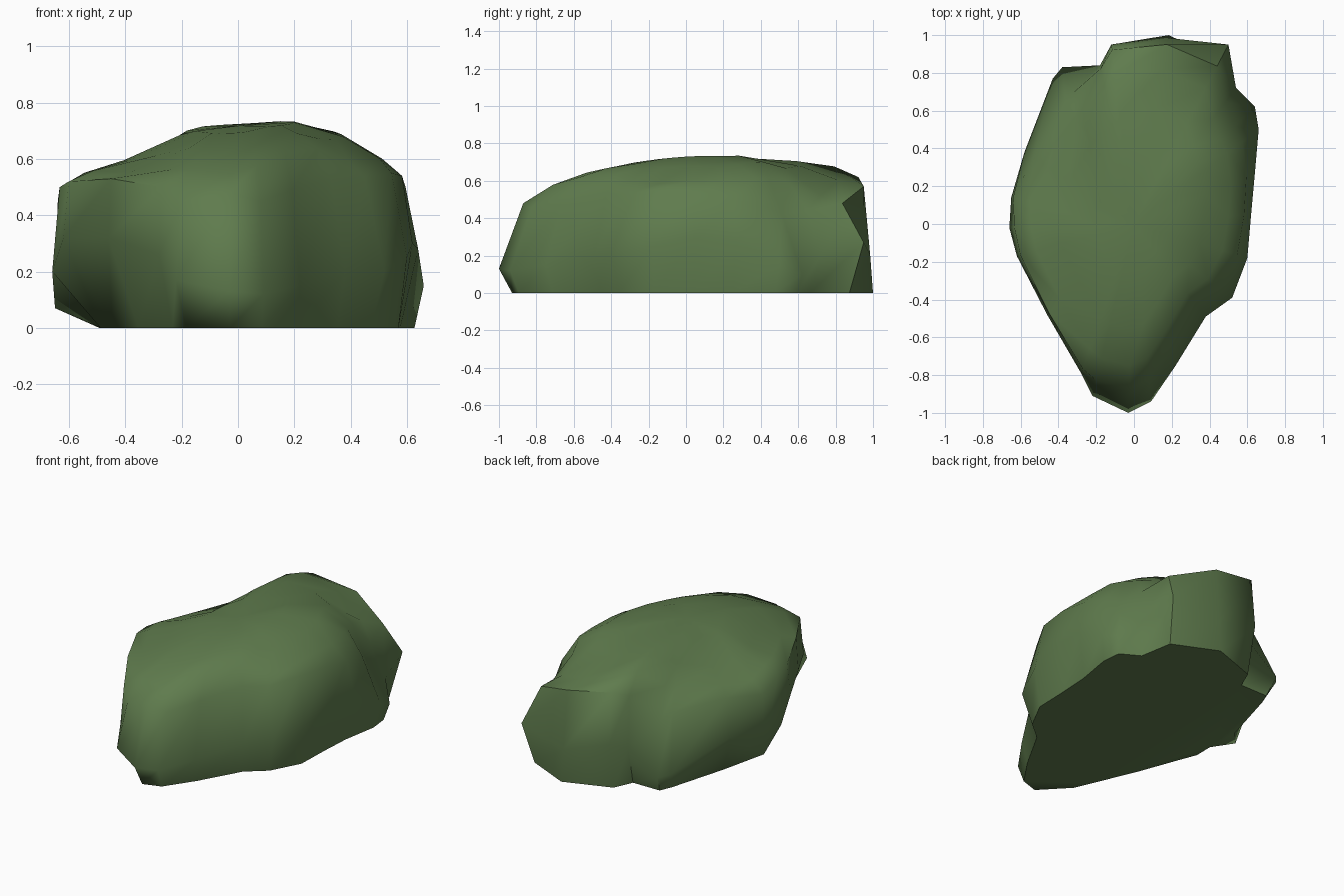
import bpy, bmesh, math

if "Cube" in bpy.data.objects:
    bpy.data.objects.remove(bpy.data.objects["Cube"])

# Outline points, counter-clockwise from the front tip:
# x, y, height of widest point, base scale, shoulder height, shoulder scale
OUTLINE = [
    (-.03, -1.0, .13, .93, .48, .87), (.09, -.94, .12, .95, .45, .88),
    (.22, -.75, .15, .95, .49, .88), (.38, -.49, .20, .93, .53, .87),
    (.52, -.39, .20, .91, .53, .87), (.60, -.18, .25, .95, .55, .91),
    (.62, .05, .30, .93, .54, .94), (.64, .27, .28, .92, .50, .93),
    (.66, .50, .15, .95, .46, .87), (.64, .62, .10, .96, .42, .83),
    (.54, .72, .20, .92, .44, .90), (.50, .95, .27, .92, .48, .88),
    (.18, .985, .20, 1.015, .57, .965), (-.12, .95, .30, .94, .62, .97),
    (-.18, .84, .25, .92, .58, .98), (-.38, .83, .11, .93, .42, .84),
    (-.43, .77, .12, .90, .46, .85), (-.58, .38, .25, .85, .48, .92),
    (-.65, .14, .07, .75, .45, .985), (-.66, -.02, .20, .74, .50, .96),
    (-.62, -.17, .32, .72, .52, .97), (-.46, -.48, .32, .77, .53, .98),
    (-.28, -.79, .26, .83, .50, .97), (-.22, -.91, .17, .84, .45, .91),
]
# Top height seen from the front (x, z) and from the side (y, z)
FRONT = [(-.66, .50), (-.48, .585), (-.34, .61), (-.17, .71), (.24, .735),
         (.40, .67), (.54, .58), (.66, .45)]
SIDE = [(-1, .25), (-.86, .48), (-.66, .62), (-.32, .70), (-.1, .725),
        (.3, .735), (.6, .72), (.88, .68), (.95, .62)]


def interp(table, t):
    if t <= table[0][0]:
        return table[0][1]
    for (a, za), (b, zb) in zip(table, table[1:]):
        if t <= b:
            return za + (zb - za) * (t - a) / (b - a)
    return table[-1][1]


def top_height(x, y):
    drop = .6 * max(0, x - .1) * max(0, -y)            # front right
    drop += .9 * max(0, x + .08) * max(0, y - .4)      # back right
    drop += .7 * max(0, -.15 - x) * max(0, y)          # back left
    return interp(FRONT, x) + interp(SIDE, y) - .73 - drop


bm = bmesh.new()


def ring(points):
    return [bm.verts.new(p) for p in points]


# Base, widest band, shoulder, then rings closing over the crown
rings = [
    ring((x * kb, y * kb, 0) for x, y, zm, kb, zs, ks in OUTLINE),
    ring((x, y, zm) for x, y, zm, kb, zs, ks in OUTLINE),
    ring((x * ks, y * ks, zs) for x, y, zm, kb, zs, ks in OUTLINE),
]
for f in (.86, .64, .34):
    rings.append(ring((x * ks * f, y * ks * f, top_height(x * ks * f, y * ks * f))
                      for x, y, zm, kb, zs, ks in OUTLINE))
n = len(OUTLINE)
for lo, hi in zip(rings, rings[1:]):
    for i in range(n):
        j = (i + 1) % n
        bm.faces.new((lo[i], lo[j], hi[j], hi[i]))
peak = bm.verts.new((0, 0, top_height(0, 0)))
for i in range(n):
    bm.faces.new((rings[-1][i], rings[-1][(i + 1) % n], peak))
bm.faces.new(rings[0][::-1])
bmesh.ops.recalc_face_normals(bm, faces=bm.faces[:])

mesh = bpy.data.meshes.new("boulder")
bm.to_mesh(mesh)
bm.free()
boulder = bpy.data.objects.new("boulder", mesh)
bpy.context.collection.objects.link(boulder)

# Single moss green colour
green = bpy.data.materials.new("moss_green")
green.diffuse_color = (.115, .20, .075, 1)
green.use_nodes = True
green.node_tree.nodes["Principled BSDF"].inputs["Base Color"].default_value = green.diffuse_color
mesh.materials.append(green)

bpy.context.view_layer.objects.active = boulder
boulder.select_set(True)
bpy.ops.object.shade_smooth_by_angle(angle=math.radians(60))
